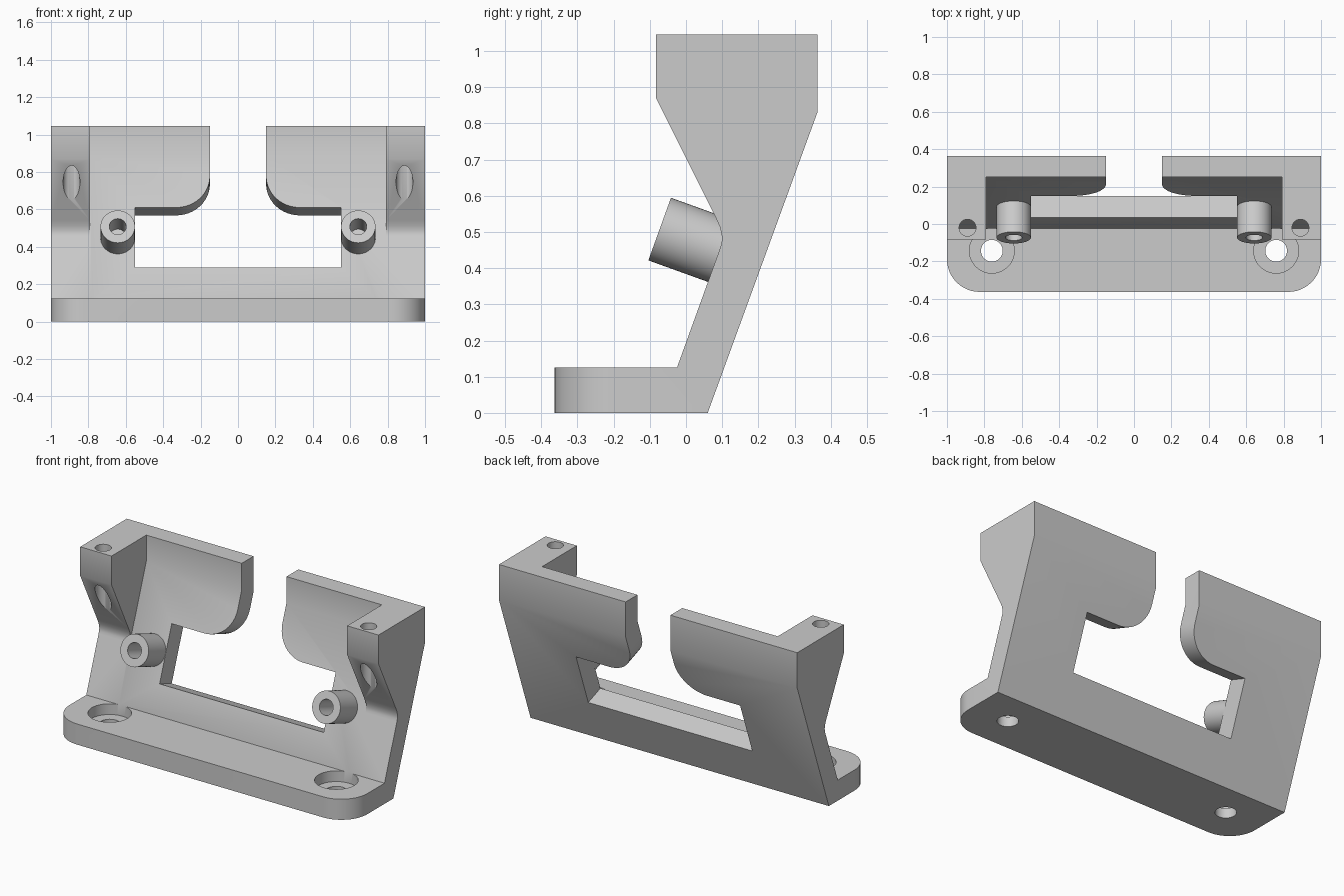
import bpy
import bmesh
from math import cos, sin, pi
from mathutils import Matrix, Vector

default = bpy.data.objects.get("Cube")
if default:
    bpy.data.objects.remove(default, do_unlink=True)

GREY = (0.6, 0.6, 0.6, 1)
grey = bpy.data.materials.new("plain grey")
grey.use_nodes = True
grey.diffuse_color = GREY
grey.node_tree.nodes["Principled BSDF"].inputs["Base Color"].default_value = GREY

# Directions: along the leaning plate, and out of its front face
X, Y, Z = Vector((1, 0, 0)), Vector((0, 1, 0)), Vector((0, 0, 1))
UP = Vector((0, 0.361, 1)).normalized()
OUT = X.cross(UP)
FOOT = Vector((0, -0.025, 0.125))
ORIGIN = Vector((0, 0, 0))


def prism(name, points, low, high, axes, origin=ORIGIN):
    """Extrude a 2D outline along the third axis."""
    a, b, c = axes
    bm = bmesh.new()
    rings = [[bm.verts.new(origin + a * p + b * q + c * h) for p, q in points]
             for h in (low, high)]
    bm.faces.new(rings[0])
    bm.faces.new(rings[1])
    n = len(points)
    for i in range(n):
        j = (i + 1) % n
        bm.faces.new((rings[0][i], rings[0][j], rings[1][j], rings[1][i]))
    bmesh.ops.recalc_face_normals(bm, faces=bm.faces)
    mesh = bpy.data.meshes.new(name)
    bm.to_mesh(mesh)
    bm.free()
    mesh.materials.append(grey)
    obj = bpy.data.objects.new(name, mesh)
    bpy.context.collection.objects.link(obj)
    return obj


def arc(cx, cy, r, start, end, steps=12):
    return [(cx + r * cos(start + (end - start) * i / steps),
             cy + r * sin(start + (end - start) * i / steps))
            for i in range(steps + 1)]


def disc(name, centre, r, low, high, axes=(X, Y, Z), origin=ORIGIN):
    circle = arc(*centre, r, 0, 2 * pi, 48)[:-1]
    return prism(name, circle, low, high, axes, origin)


def combine(target, other, operation):
    """Apply a boolean and discard the helper."""
    other.hide_render = True
    mod = target.modifiers.new("boolean", "BOOLEAN")
    mod.operation = operation
    mod.solver = "EXACT"
    mod.object = other
    bpy.context.view_layer.objects.active = target
    bpy.ops.object.modifier_apply(modifier=mod.name)
    bpy.data.objects.remove(other, do_unlink=True)


def smooth(obj):
    bpy.ops.object.select_all(action="DESELECT")
    obj.select_set(True)
    bpy.context.view_layer.objects.active = obj
    bpy.ops.object.shade_smooth_by_angle(angle=pi / 6)


SIDE = (Y, Z, X)
PLATE = (X, UP, OUT)

# Foot and leaning plate in one side profile
bracket = prism("bracket_body", [
    (-0.363, 0), (0.06, 0), (0.363, 0.83), (0.363, 1.045), (0.25, 1.045),
    (0.25, 0.886), (-0.025, 0.125), (-0.363, 0.125)], -1, 1, SIDE)

# Thick cheeks at both ends, blended into the plate
cheek = [(0.2, 0.45), (0.3, 0.9), (0.3, 1.045), (-0.083, 1.045),
         (-0.083, 0.87), (0.082, 0.54), (0.094, 0.513), (0.1, 0.485),
         (0.098, 0.466), (0.092, 0.45)]
for low, high in ((-1, -0.79), (0.79, 1)):
    combine(bracket, prism("cheek", cheek, low, high, SIDE), "UNION")

# Rounded front corners of the foot
R = 0.175
outline = (arc(-1 + R, -0.363 + R, R, pi, 1.5 * pi)
           + arc(1 - R, -0.363 + R, R, 1.5 * pi, 2 * pi) + [(1, 0.5), (-1, 0.5)])
combine(bracket, prism("foot_outline", outline, -0.2, 1.3, (X, Y, Z)), "INTERSECT")

# Window with a slot above it, cut square to the plate
half = [(0.55, 0.175), (0.55, 0.516)] + arc(0.33, 0.696, 0.18, 1.5 * pi, pi) + [(0.15, 1.5)]
window = half + [(-x, s) for x, s in reversed(half)]
combine(bracket, prism("window_cutter", window, -0.6, 0.6, PLATE, FOOT), "DIFFERENCE")

# Counterbored foot holes and vertical cheek holes
for side in (-1, 1):
    for centre, r, low, high in (((0.76, -0.143), 0.12, 0.06, 0.2),
                                 ((0.76, -0.143), 0.058, -0.1, 0.1),
                                 ((0.89, -0.02), 0.045, 0.55, 1.2)):
        hole = disc("hole_cutter", (side * centre[0], centre[1]), r, low, high)
        combine(bracket, hole, "DIFFERENCE")
smooth(bracket)

# Hollow posts standing square to the plate
for side, label in ((-1, "right"), (1, "left")):
    centre = (side * 0.643, 0.344)
    post = disc(label + "_post", centre, 0.092, -0.03, 0.175, PLATE, FOOT)
    bore = disc("bore_cutter", centre, 0.045, 0.01, 0.3, PLATE, FOOT)
    combine(post, bore, "DIFFERENCE")
    smooth(post)
